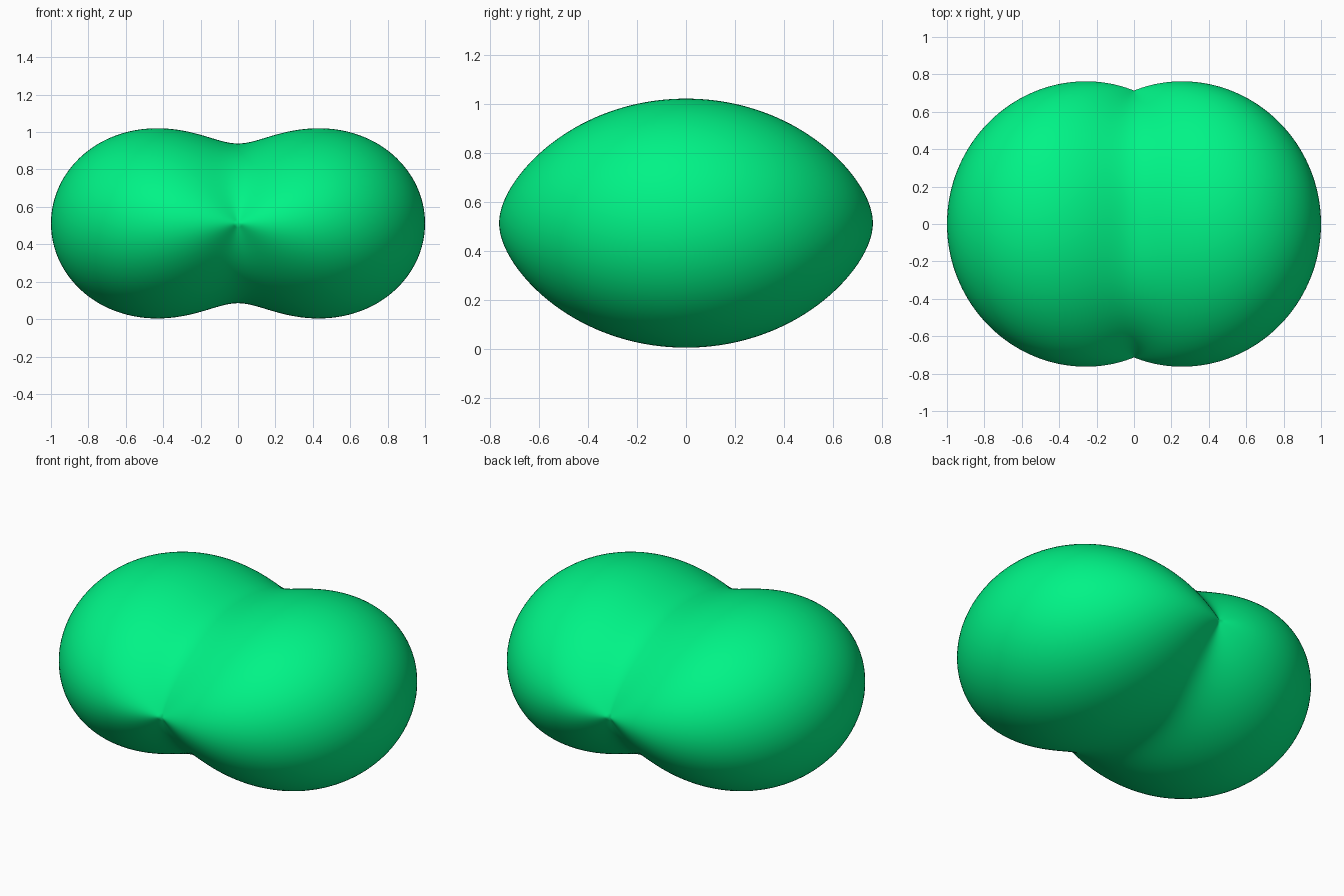
import bpy, bmesh
from math import sin, cos, pi
from mathutils import Vector

if "Cube" in bpy.data.objects:
    bpy.data.objects.remove(bpy.data.objects["Cube"])

BASE, BUMP, CENTRE_Z = 0.7135, 0.2865, 0.512
RINGS, SEGS = 96, 192

# Two-lobed blob: a sphere with poles on y, radius modulated around that axis
bm = bmesh.new()


def point(a, p):
    r = BASE + BUMP * sin(a) * cos(2 * p)
    return bm.verts.new(Vector((r * sin(a) * cos(p), -r * cos(a),
                                r * sin(a) * sin(p) + CENTRE_Z)))


front, back = point(0, 0), point(pi, 0)
rings = [[point(pi * i / RINGS, 2 * pi * j / SEGS) for j in range(SEGS)]
         for i in range(1, RINGS)]
for j in range(SEGS):
    k = (j + 1) % SEGS
    bm.faces.new((front, rings[0][j], rings[0][k]))
    bm.faces.new((back, rings[-1][k], rings[-1][j]))
    for a, b in zip(rings, rings[1:]):
        bm.faces.new((a[j], b[j], b[k], a[k]))
bmesh.ops.recalc_face_normals(bm, faces=bm.faces)
for f in bm.faces:
    f.smooth = True

mesh = bpy.data.meshes.new("two_lobed_blob")
bm.to_mesh(mesh)
bm.free()
blob = bpy.data.objects.new("two_lobed_blob", mesh)
bpy.context.collection.objects.link(blob)

# Green finish
green = bpy.data.materials.new("green")
green.diffuse_color = (0.0, 0.9, 0.24, 1)
green.use_nodes = True
green.node_tree.nodes["Principled BSDF"].inputs["Base Color"].default_value = green.diffuse_color
mesh.materials.append(green)
